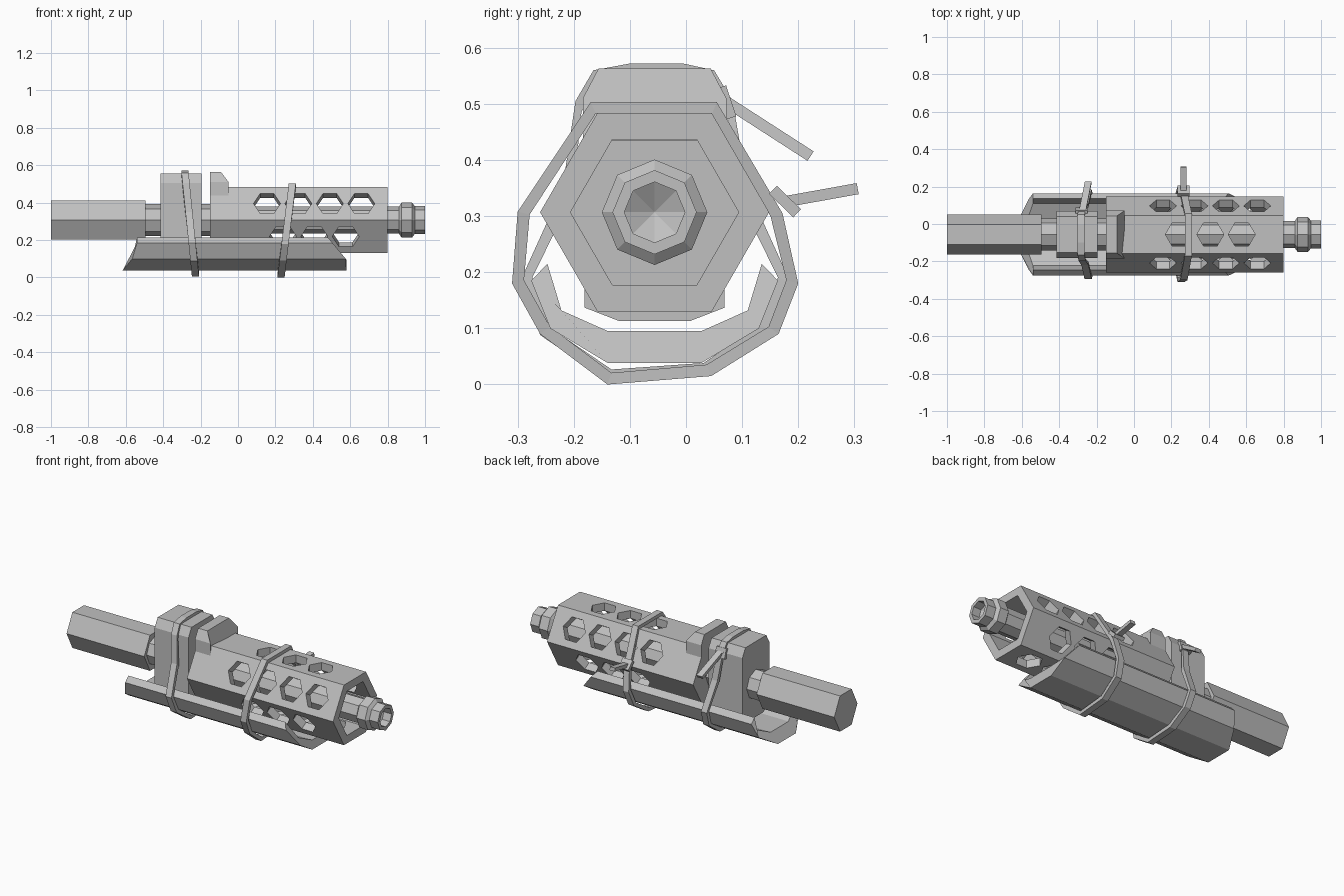
import bpy, bmesh
from math import sin, cos, pi, radians
from mathutils import Vector

if "Cube" in bpy.data.objects:
    bpy.data.objects.remove(bpy.data.objects["Cube"], do_unlink=True)

# Single plain grey for everything
GREY = (0.53, 0.53, 0.53, 1)
mat = bpy.data.materials.new("plain grey")
mat.use_nodes = True
mat.diffuse_color = GREY
bsdf = mat.node_tree.nodes["Principled BSDF"]
bsdf.inputs["Base Color"].default_value = GREY
bsdf.inputs["Roughness"].default_value = 0.8

AXIS = Vector((0, -0.056, 0.307))   # centre line of the barrel


def add_loft(bm, rings, loop=False):
    """Skin equal-length rings; close end to end, or cap both ends."""
    vs = [[bm.verts.new(p) for p in ring] for ring in rings]
    n = len(vs[0])
    pairs = list(zip(vs, vs[1:])) + ([(vs[-1], vs[0])] if loop else [])
    for a, b in pairs:
        for i in range(n):
            j = (i + 1) % n
            bm.faces.new((a[i], a[j], b[j], b[i]))
    if not loop:
        bm.faces.new(vs[0])
        bm.faces.new(vs[-1])


def finish(name, bm):
    bmesh.ops.recalc_face_normals(bm, faces=bm.faces)
    me = bpy.data.meshes.new(name)
    bm.to_mesh(me)
    bm.free()
    me.materials.append(mat)
    ob = bpy.data.objects.new(name, me)
    bpy.context.collection.objects.link(ob)
    return ob


def loft(name, rings, loop=False):
    bm = bmesh.new()
    add_loft(bm, rings, loop)
    return finish(name, bm)


def turned(name, profile, sides, squash=1.0):
    """Faceted part around the barrel axis from (x, radius) steps."""
    return loft(name, [[AXIS + Vector((x, squash * r * cos(2 * pi * i / sides),
                                       r * sin(2 * pi * i / sides)))
                        for i in range(sides)] for x, r in profile])


# Rear grip tube
turned("rear_tube", [(-1, 0.121), (-0.495, 0.121)], 6, 0.89)

# Inner barrel with collar and hollow muzzle
turned("inner_barrel", [(-0.51, 0.085), (-0.14, 0.085), (-0.14, 0.072), (0.86, 0.072),
                        (0.875, 0.094), (0.93, 0.094), (0.945, 0.075), (1, 0.075),
                        (1, 0.054), (0.95, 0.054), (0.92, 0.001)], 8)

# Hexagonal handguard, hollow and open at the front
guard = turned("handguard", [(-0.15, 0.204), (0.8, 0.204), (0.8, 0.15), (-0.1, 0.15)], 6)

# Staggered hexagonal vents cut through every side
bm = bmesh.new()
for side in range(6):
    ang = radians(30 + 60 * side)
    normal = Vector((0, cos(ang), sin(ang)))
    across = Vector((0, -sin(ang), cos(ang)))
    four = side in (0, 2, 4)
    for k in range(4 if four else 3):
        mid = AXIS + Vector(((0.155 if four else 0.24) + 0.168 * k, 0, 0))
        add_loft(bm, [[mid + normal * h + Vector((0.072 * cos(u * pi / 3), 0, 0))
                       + across * 0.072 * sin(u * pi / 3) for u in range(6)]
                      for h in (0.121, 0.2)])
cutter = finish("vent_cutter", bm)
cutter.hide_render = True
mod = guard.modifiers.new("vents", 'BOOLEAN')
mod.operation = 'DIFFERENCE'
mod.solver = 'EXACT'
mod.object = cutter
bpy.context.view_layer.objects.active = guard
bpy.ops.object.modifier_apply(modifier=mod.name)
bpy.data.objects.remove(cutter, do_unlink=True)


def mirrored(half):
    """Close a right-hand (y offset, z) outline with its mirror image."""
    return ([(AXIS.y + y, z) for y, z in half]
            + [(AXIS.y - y, z) for y, z in reversed(half)])


# Tall receiver block
block = mirrored([(0.063, 0.113), (0.125, 0.137), (0.125, 0.505), (0.097, 0.555)])
loft("receiver_block", [[(x, y, z) for y, z in block] for x in (-0.415, -0.195)])

# Raised saddle over the back of the handguard, sloped at the front
saddle = mirrored([(0.128, 0.435), (0.128, 0.51), (0.1, 0.563)])
loft("rear_saddle", [[(-0.15, y, z) for y, z in saddle],
                     [(-0.09 if z > 0.55 else -0.05, y, z) for y, z in saddle]])

# Half-pipe cover underneath, its ends cut at a slant
outer = [(0.22, 0.185), (0.186, 0.1), (0.083, 0.038)]
inner = [(0.083, 0.095), (0.166, 0.132), (0.191, 0.215)]
left = [(AXIS.y - y, z) for y, z in reversed(outer)]
trough = ([(AXIS.y + y, z) for y, z in outer] + left
          + [(AXIS.y - y, z) for y, z in reversed(inner)]
          + [(AXIS.y + y, z) for y, z in inner])


def rear_end(z):
    return -0.54 - 0.075 * max(0, 0.13 - z) / 0.09


def front_end(z):
    return 0.48 + 0.1 * min(1, max(0, 0.215 - z) / 0.12)


loft("lower_cover", [[(f(z), y, z) for y, z in trough] for f in (rear_end, front_end)])


def strap(name, path, x_low, x_high, top):
    """Flat closed band that leans along x with height."""
    mid_y = sum(p[0] for p in path) / len(path)
    rings = []
    for y, z in path:
        x = x_low + (x_high - x_low) * z / top
        to_mid = (Vector((0, mid_y, 0.25)) - Vector((0, y, z))).normalized() * 0.022
        p = Vector((x, y, z))
        w = Vector((0.019, 0, 0))
        rings.append([p - w, p + w, p + w + to_mid, p - w + to_mid])
    return loft(name, rings, True)


def bar(name, a, b, width, thick):
    """Flat bar between two points, its width along x."""
    a, b = Vector(a), Vector(b)
    w = Vector((width / 2, 0, 0))
    t = (b - a).cross(w).normalized() * thick / 2
    return loft(name, [[p - w - t, p + w - t, p + w + t, p - w + t] for p in (a, b)])


# Front strap around handguard and cover
strap("front_strap", [(-0.17, 0.503), (0.055, 0.503), (0.172, 0.305), (0.2, 0.18),
                      (0.165, 0.09), (0.045, 0.015), (-0.14, 0), (-0.26, 0.09),
                      (-0.31, 0.18), (-0.3, 0.308)], 0.23, 0.29, 0.5)
bar("front_strap_head", (0.265, 0.155, 0.347), (0.265, 0.198, 0.305), 0.065, 0.02)
bar("front_strap_tail", (0.265, 0.178, 0.326), (0.265, 0.306, 0.349), 0.033, 0.02)

# Rear strap around block and cover
strap("rear_strap", [(-0.165, 0.56), (-0.1, 0.572), (-0.005, 0.572), (0.05, 0.56),
                     (0.083, 0.505), (0.11, 0.35), (0.185, 0.185), (0.15, 0.095),
                     (0.04, 0.018), (-0.14, 0.006), (-0.26, 0.088), (-0.295, 0.185),
                     (-0.22, 0.35), (-0.197, 0.505)], -0.227, -0.284, 0.57)
bar("rear_strap_head", (-0.28, 0.062, 0.53), (-0.28, 0.08, 0.475), 0.065, 0.02)
bar("rear_strap_tail", (-0.275, 0.07, 0.505), (-0.245, 0.222, 0.407), 0.036, 0.02)
